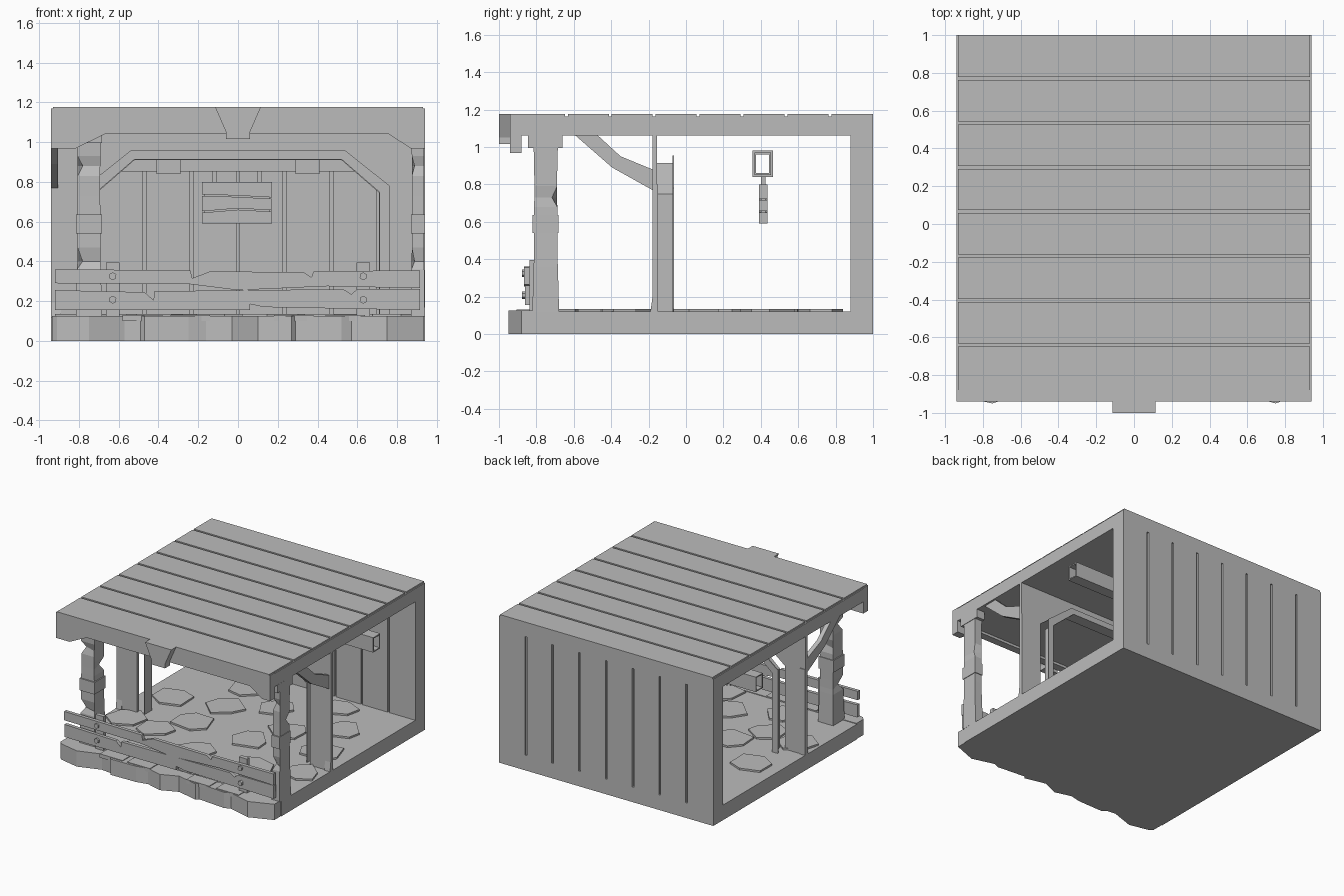
import bpy, bmesh, math, random
from mathutils import Vector

random.seed(4)
if "Cube" in bpy.data.objects:
    bpy.data.objects.remove(bpy.data.objects["Cube"], do_unlink=True)

GREY = (0.5, 0.5, 0.5, 1)
stone = bpy.data.materials.new("plain grey")
stone.use_nodes = True
stone.diffuse_color = GREY
stone.node_tree.nodes["Principled BSDF"].inputs["Base Color"].default_value = GREY


def finish(name, bm):
    bmesh.ops.recalc_face_normals(bm, faces=bm.faces)
    mesh = bpy.data.meshes.new(name)
    bm.to_mesh(mesh)
    bm.free()
    mesh.materials.append(stone)
    obj = bpy.data.objects.new(name, mesh)
    bpy.context.collection.objects.link(obj)
    return obj


def prism(name, axis, pts, lo, hi):
    """Extrude a flat outline along an axis from lo to hi."""
    place = {"x": lambda a, b, t: (t, a, b),
             "y": lambda a, b, t: (a, t, b),
             "z": lambda a, b, t: (a, b, t)}[axis]
    bm = bmesh.new()
    face = bm.faces.new([bm.verts.new(place(a, b, lo)) for a, b in pts])
    new = bmesh.ops.extrude_face_region(bm, geom=[face])["geom"]
    shift = Vector(place(0, 0, hi - lo))
    bmesh.ops.translate(bm, vec=shift, verts=[v for v in new if isinstance(v, bmesh.types.BMVert)])
    return finish(name, bm)


def box(name, x0, x1, y0, y1, z0, z1):
    return prism(name, "z", [(x0, y0), (x1, y0), (x1, y1), (x0, y1)], z0, z1)


def arch(half, top, shoulder_x, shoulder_z):
    """Left-to-right outline of an arch with cut corners."""
    return [(-half, 0.12), (-half, shoulder_z), (-shoulder_x, top),
            (shoulder_x, top), (half, shoulder_z), (half, 0.12)]


def post(name, x, y, width, rings):
    """Stack four-sided rings; each may have one chipped corner."""
    bm = bmesh.new()
    last = None
    for z, size, chip in rings:
        ring = []
        for i, (sx, sy) in enumerate([(-1, -1), (1, -1), (1, 1), (-1, 1)]):
            k = 0.55 if i == chip else 1
            ring.append(bm.verts.new((x + sx * width * size * k, y + sy * 0.065 * size * k, z)))
        if last:
            for i in range(4):
                bm.faces.new([last[i], last[i - 1], ring[i - 1], ring[i]])
        else:
            bm.faces.new(ring)
        last = ring
    bm.faces.new(last)
    return finish(name, bm)


W = 0.94
PLANKS = 8

# Floor slab with a rough stone front edge
edge = [(-.935, -.89), (-.91, -.915), (-.75, -.95), (-.57, -.89), (-.49, -.9), (-.47, -.925),
        (-.25, -.92), (-.16, -.9), (-.03, -.935), (.1, -.88), (.27, -.92), (.29, -.9),
        (.52, -.92), (.57, -.9), (.75, -.95), (.935, -.88)]
prism("floor_edge_stones", "z", edge + [(.935, -.8), (-.935, -.8)], 0, 0.125)
box("floor_slab", -W, W, -0.8, 1, 0, 0.12)
for x in (-.48, -.24, .28, .54):
    box("edge_stone_top", x - .1, x + .1, -.905, -.8, 0.1, 0.13)

# Irregular paving stones
spots = [(-.34, .63), (-.31, .28), (-.35, -.07), (-.5, -.32), (-.78, -.3), (.16, -.08),
         (.3, .2), (.37, .72), (.78, -.33), (.62, .44), (.45, -.42), (-.05, -.45),
         (.7, .05), (.02, .48), (-.7, .2), (-.42, -.64), (.15, -.68)]
for cx, cy in spots:
    spin = random.uniform(0, math.pi)
    outline = []
    for i in range(6):
        a = spin + i * math.pi / 3 + random.uniform(-.2, .2)
        r = random.uniform(.12, .165)
        outline.append((cx + r * math.cos(a), cy + r * math.sin(a)))
    prism("paving_stone", "z", outline, 0.115, 0.134)

# Back wall: solid frame, grooved planks on both faces
box("back_wall_core", -W, W, 0.895, 0.985, 0.12, 1.06)
box("back_wall_sill", -W, W, 0.985, 1, 0.0, 0.12)
step = 2 * W / PLANKS
for i in range(PLANKS):
    x0 = -W + i * step
    a = x0 + (0.008 if i else 0)
    b = x0 + step - (0.008 if i < PLANKS - 1 else 0)
    box("back_plank_outside", a, b, 0.985, 1, 0.12, 1.06)
    box("back_plank_inside", a, b, 0.88, 0.895, 0.12, 1.06)

# Roof slab and planks
box("roof_slab", -W, W, -0.94, 1, 1.06, 1.164)
cuts = [-.94] + [-.64 + .235 * i for i in range(PLANKS - 1)] + [1]
for y0, y1 in zip(cuts, cuts[1:]):
    box("roof_plank", -.932, .932, y0 + (0.008 if y0 > -.9 else 0),
        y1 - (0.008 if y1 < 1 else 0), 1.16, 1.176)
prism("front_fascia", "y", [(-W, 1.17), (-W, .967), (-.82, .967), (-.67, 1.04),
                            (.76, 1.04), (.87, .967), (W, .967), (W, 1.17)], -0.94, -0.88)
prism("keystone", "y", [(-.115, 1.176), (-.06, 1.05), (-.06, 1.015), (.06, 1.015),
                        (.06, 1.05), (.115, 1.176)], -1, -0.94)

# Partition wall with arched opening, lining and rear trim
outer = arch(.76, .955, .54, .78)
inner = arch(.71, .91, .52, .745)
lining = arch(.715, .915, .522, .748)
prism("partition_wall", "y", [(-W, .12), (-W, 1.06), (W, 1.06), (W, .12)] + outer[::-1],
      -0.18, -0.155)
prism("arch_lining", "y", lining + inner[::-1], -0.155, -0.065)
prism("arch_trim", "y", outer + inner[::-1], -0.072, -0.065)

# Bowed props and knee braces on both sides
prop = [(-.19, .12), (-.165, .3), (-.155, .47), (-.165, .65), (-.18, .8), (-.15, .8), (-.15, .12)]
brace = [(-.59, 1.06), (-.395, .89), (-.18, .77), (-.18, .88), (-.35, .95), (-.47, 1.06)]
for x0 in (-W, W - .05):
    prism("side_prop", "x", prop, x0, x0 + .05)
    prism("knee_brace", "x", brace, x0, x0 + .035)

# Weathered front posts with collars and capitals
rings = [(.12, 1.1, None), (.36, 1, None), (.4, .97, 0), (.47, .96, None), (.68, .95, None),
         (.73, .94, 2), (.79, .94, None), (.83, .94, None), (.88, .95, 0), (.93, .96, None),
         (1.0, 1, None)]
for x, w in ((-.75, .06), (.905, .032)):
    post("front_post", x, -.75, w, rings)
    box("post_collar", x - w * 1.1, x + w * 1.1, -.822, -.682, .54, .635)
    box("post_capital", x - w * 1.1, x + w * 1.1, -.845, -.66, .995, 1.06)

# Cracked front rails, supports and hexagonal bolts
prism("upper_rail", "y", [(-.92, .36), (-.24, .355), (-.23, .315), (-.14, .35), (.33, .345),
                          (.37, .32), (.38, .35), (.915, .355), (.915, .265), (.45, .275),
                          (0, .255), (-.24, .285), (-.92, .29)], -.865, -.838)
prism("lower_rail", "y", [(-.92, .255), (-.47, .245), (-.425, .205), (-.42, .25), (.53, .26),
                          (.57, .235), (.6, .26), (.915, .26), (.915, .155), (.13, .17),
                          (.06, .185), (.06, .155), (-.92, .155)], -.86, -.833)
for x in (-.63, .63):
    box("rail_support", x - .035, x + .035, -.838, -.805, .12, .395)
    for z in (.325, .207):
        hexagon = [(x + .02 * math.cos(i * math.pi / 3 + .5),
                    z + .02 * math.sin(i * math.pi / 3 + .5)) for i in range(6)]
        prism("rail_bolt", "y", hexagon, -.878, -.85)


# Hollow cross beam with collars
def tube(name, grow, x0, x1):
    ring = lambda g: [(.41 - g, .91 - g - .015), (.41 + g, .91 - g - .015),
                      (.41 + g, .91 + g + .015), (.41 - g, .91 + g + .015)]
    big, small = ring(grow), ring(.035)
    for i in range(4):
        j = (i + 1) % 4
        prism(name, "x", [big[i], big[j], small[j], small[i]], x0, x1)


tube("cross_beam", .044, -.93, .93)
for x in (-.35, .35):
    tube("beam_collar", .055, x - .06, x + .06)

# Hanging sign made from three split boards
for lo_l, lo_m, lo_r, hi_l, hi_m, hi_r in ((.59, .59, .59, .645, .66, .65),
                                           (.652, .667, .657, .73, .724, .715),
                                           (.737, .731, .722, .8, .8, .8)):
    prism("sign_board", "y", [(-.18, lo_l), (0, lo_m), (.17, lo_r),
                              (.17, hi_r), (0, hi_m), (-.18, hi_l)], .39, .435)
box("sign_backing", -.17, .16, .4, .425, .6, .79)
for x in (-.12, .11):
    box("sign_hanger", x - .012, x + .012, .4, .425, .78, .86)
